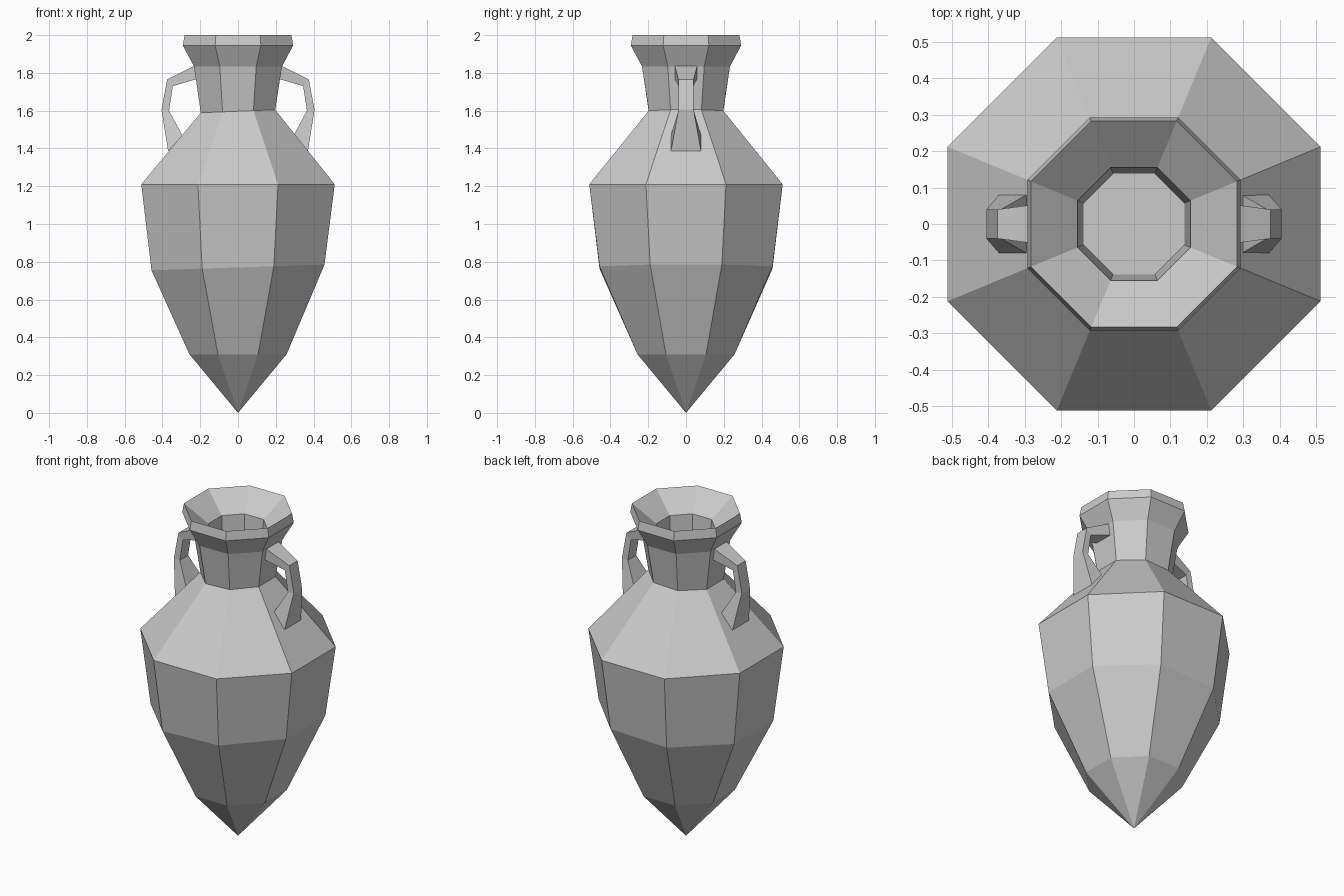
import bpy, bmesh, math

default = bpy.data.objects.get("Cube")
if default:
    bpy.data.objects.remove(default, do_unlink=True)

# Plain clay colour
clay = bpy.data.materials.new("grey_clay")
clay.use_nodes = True
GREY = (0.6, 0.6, 0.6, 1)
clay.diffuse_color = GREY
clay.node_tree.nodes["Principled BSDF"].inputs["Base Color"].default_value = GREY


def finish(bm, name):
    bmesh.ops.recalc_face_normals(bm, faces=bm.faces)
    mesh = bpy.data.meshes.new(name)
    bm.to_mesh(mesh)
    bm.free()
    mesh.materials.append(clay)
    obj = bpy.data.objects.new(name, mesh)
    bpy.context.collection.objects.link(obj)
    return obj


def bridge(bm, a, b):
    n = len(a)
    for i in range(n):
        j = (i + 1) % n
        bm.faces.new((a[i], a[j], b[j], b[i]))


# Jar: eight-sided lathe, each ring is (flat-to-centre distance, height, tilt along x)
SIDES = 8
rings = [
    (0.257, 0.31, 0), (0.458, 0.77, 0.033), (0.512, 1.21, 0),  # belly
    (0.197, 1.597, 0.04), (0.233, 1.835, 0), (0.292, 1.945, 0),  # neck
    (0.283, 2.0, 0), (0.155, 1.89, 0), (0.138, 1.62, 0),  # mouth
]
bm = bmesh.new()
loops = []
for apothem, z, tilt in rings:
    r = apothem / math.cos(math.pi / SIDES)
    angles = [(i + 0.5) * 2 * math.pi / SIDES for i in range(SIDES)]
    loops.append([bm.verts.new((r * math.cos(a), r * math.sin(a), z + tilt * r * math.cos(a)))
                  for a in angles])
for lower, upper in zip(loops, loops[1:]):
    bridge(bm, lower, upper)
tip = bm.verts.new((0, 0, 0))
for i in range(SIDES):
    bm.faces.new((tip, loops[0][(i + 1) % SIDES], loops[0][i]))
bm.faces.new(loops[-1])
finish(bm, "amphora_body")

# Handles: sections of (outer x, outer z, inner x, inner z, half width)
sections = [
    (0.225, 1.84, 0.21, 1.77, 0.06),
    (0.375, 1.765, 0.345, 1.73, 0.04),
    (0.405, 1.605, 0.365, 1.6, 0.04),
    (0.37, 1.385, 0.295, 1.47, 0.08),
]
for side, name in ((1, "left_handle"), (-1, "right_handle")):
    bm = bmesh.new()
    loops = [[bm.verts.new((side * x, y, z)) for x, z, y in
              ((xo, zo, -w), (xo, zo, w), (xi, zi, w), (xi, zi, -w))]
             for xo, zo, xi, zi, w in sections]
    for a, b in zip(loops, loops[1:]):
        bridge(bm, a, b)
    bm.faces.new(loops[0])
    bm.faces.new(loops[-1])
    finish(bm, name)
